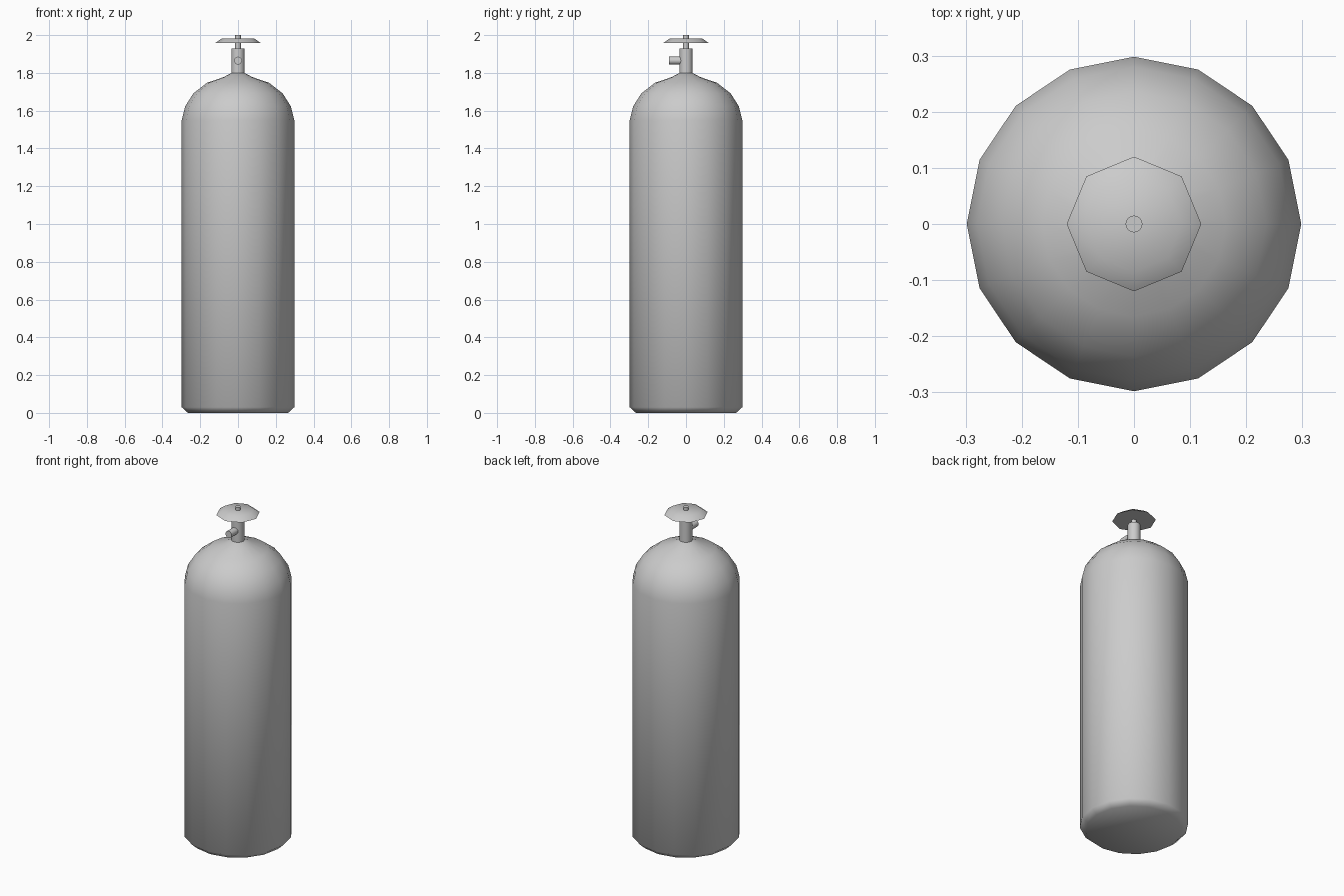
import bpy, bmesh, math
from mathutils import Matrix

cube = bpy.data.objects.get("Cube")
if cube:
    bpy.data.objects.remove(cube, do_unlink=True)

GREY = (0.6, 0.6, 0.6, 1.0)
metal = bpy.data.materials.new("grey_metal")
metal.use_nodes = True
metal.diffuse_color = GREY
metal.node_tree.nodes["Principled BSDF"].inputs["Base Color"].default_value = GREY


def lathe(name, profile, sides, smooth_angle, matrix=Matrix()):
    """Revolve (radius, height) points around z and cap both ends."""
    bm = bmesh.new()
    rings = []
    for r, z in profile:
        angles = [math.tau * i / sides for i in range(sides)]
        rings.append([bm.verts.new((r * math.cos(a), r * math.sin(a), z)) for a in angles])
    for low, high in zip(rings, rings[1:]):
        for i in range(sides):
            j = (i + 1) % sides
            bm.faces.new((low[i], low[j], high[j], high[i]))
    bm.faces.new(rings[0][::-1])
    bm.faces.new(rings[-1])
    bm.transform(matrix)
    mesh = bpy.data.meshes.new(name)
    bm.to_mesh(mesh)
    bm.free()
    mesh.materials.append(metal)
    obj = bpy.data.objects.new(name, mesh)
    bpy.context.collection.objects.link(obj)
    bpy.ops.object.select_all(action='DESELECT')
    obj.select_set(True)
    bpy.context.view_layer.objects.active = obj
    bpy.ops.object.shade_smooth_by_angle(angle=math.radians(smooth_angle))
    return obj


# Tank: chamfered foot, straight wall, domed shoulder rising to the neck
lathe("tank_body", [(0.265, 0), (0.298, 0.03), (0.298, 1.55), (0.28, 1.623),
                    (0.236, 1.692), (0.164, 1.748), (0.075, 1.778), (0.034, 1.8)],
      16, 60)

# Valve body and the spindle carrying the handwheel
lathe("valve_body", [(0.035, 1.79), (0.035, 1.93)], 16, 40)
lathe("valve_stem", [(0.015, 1.92), (0.015, 2.0)], 16, 40)

# Outlet pointing to the front
lathe("valve_outlet", [(0.021, 0.02), (0.021, 0.09)], 16, 40,
      Matrix.Translation((0, 0, 1.865)) @ Matrix.Rotation(math.pi / 2, 4, 'X'))

# Eight-sided handwheel with a sloping rim
lathe("handwheel", [(0.12, 1.958), (0.085, 1.983)], 8, 60)
